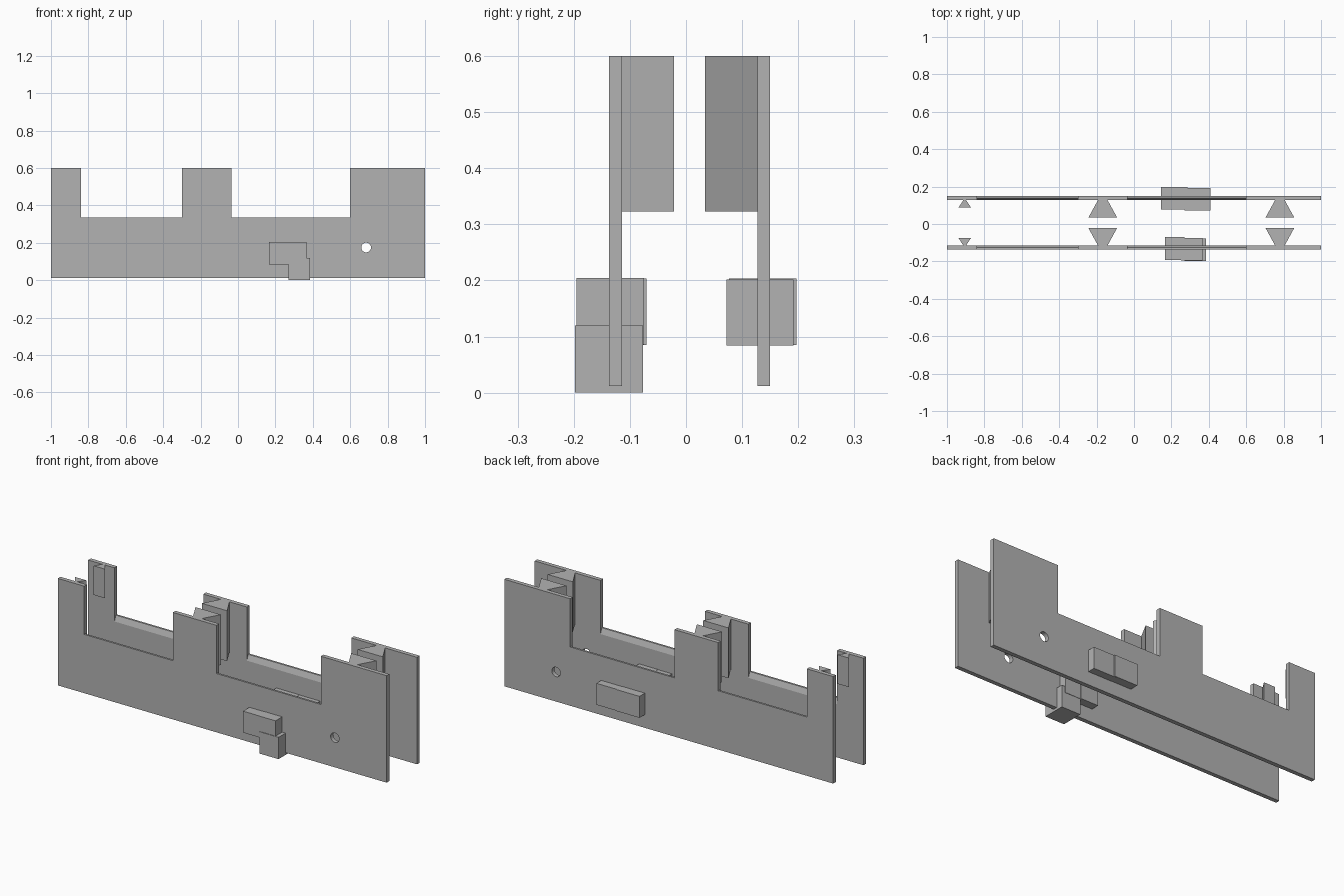
import bpy, bmesh, math
from mathutils import Vector

if "Cube" in bpy.data.objects:
    bpy.data.objects.remove(bpy.data.objects["Cube"])

grey = bpy.data.materials.new("plain grey")
grey.diffuse_color = (0.45, 0.45, 0.45, 1)
grey.use_nodes = True
grey.node_tree.nodes["Principled BSDF"].inputs["Base Color"].default_value = grey.diffuse_color


def prism(name, points, offset):
    """Extrude a closed polygon of 3D points along an offset."""
    bm = bmesh.new()
    face = bm.faces.new([bm.verts.new(p) for p in points])
    ext = bmesh.ops.extrude_face_region(bm, geom=[face])
    verts = [g for g in ext["geom"] if isinstance(g, bmesh.types.BMVert)]
    bmesh.ops.translate(bm, verts=verts, vec=Vector(offset))
    bmesh.ops.recalc_face_normals(bm, faces=bm.faces[:])
    mesh = bpy.data.meshes.new(name)
    bm.to_mesh(mesh)
    bm.free()
    mesh.materials.append(grey)
    obj = bpy.data.objects.new(name, mesh)
    bpy.context.collection.objects.link(obj)
    return obj


def box(name, x0, x1, y0, y1, z0, z1):
    pts = [(x0, y0, z0), (x1, y0, z0), (x1, y1, z0), (x0, y1, z0)]
    return prism(name, pts, (0, 0, z1 - z0))


def cut(target, cutter):
    cutter.hide_render = True
    cutter.hide_viewport = True
    mod = target.modifiers.new("cut", "BOOLEAN")
    mod.operation = "DIFFERENCE"
    mod.solver = "EXACT"
    mod.object = cutter


LOW, TOP, LEDGE = 0.012, 0.60, 0.335
NOTCHES = [(-0.84, -0.30), (-0.035, 0.60)]
outline = [(-1, LOW), (1, LOW), (1, TOP), (0.60, TOP), (0.60, LEDGE),
           (-0.035, LEDGE), (-0.035, TOP), (-0.30, TOP), (-0.30, LEDGE),
           (-0.84, LEDGE), (-0.84, TOP), (-1, TOP)]
# x centre, half width at wall, half width inside, depth, bottom height
DOVETAILS = [(-0.905, 0.008, 0.034, 0.04, 0.44),
             (-0.167, 0.026, 0.077, 0.093, 0.323),
             (0.78, 0.026, 0.077, 0.093, 0.323)]

# side: inner wall face, direction towards the middle
for side, inner, d in (("front", -0.114, 1), ("back", 0.127, -1)):
    outer = inner - d * 0.023
    # notched wall plate
    wall = prism(side + "_wall", [(x, outer, z) for x, z in outline],
                 (0, inner - outer, 0))
    # round hole
    ring = [(0.685 + 0.026 * math.cos(a * math.tau / 32), outer - d * 0.02,
             0.175 + 0.026 * math.sin(a * math.tau / 32)) for a in range(32)]
    cut(wall, prism(side + "_hole_cutter", ring, (0, d * 0.08, 0)))
    # steep chamfer along the inner edge of each notch
    for i, (x0, x1) in enumerate(NOTCHES):
        tri = [(x0, inner - d * 0.014, LEDGE + 0.005),
               (x0, inner + d * 0.004, LEDGE + 0.005),
               (x0, inner + d * 0.004, LEDGE - 0.04)]
        cut(wall, prism(f"{side}_chamfer_cutter_{i}", tri, (x1 - x0, 0, 0)))
    # dovetail tenons on the inner face
    for i, (x, n, w, depth, z) in enumerate(DOVETAILS):
        far = inner + d * depth
        pts = [(x - n, inner, z), (x + n, inner, z), (x + w, far, z), (x - w, far, z)]
        prism(f"{side}_dovetail_{i}", pts, (0, 0, TOP - z))

# blocks passing through the front wall
box("front_block_left", 0.165, 0.27, -0.192, -0.07, 0.085, 0.203)
box("front_block_right", 0.25, 0.365, -0.195, -0.075, 0.086, 0.204)
box("front_block_low", 0.27, 0.385, -0.198, -0.077, 0.0, 0.12)
# blocks passing through the back wall
box("back_block_left", 0.145, 0.285, 0.077, 0.197, 0.085, 0.203)
box("back_block_right", 0.27, 0.41, 0.072, 0.192, 0.084, 0.202)
